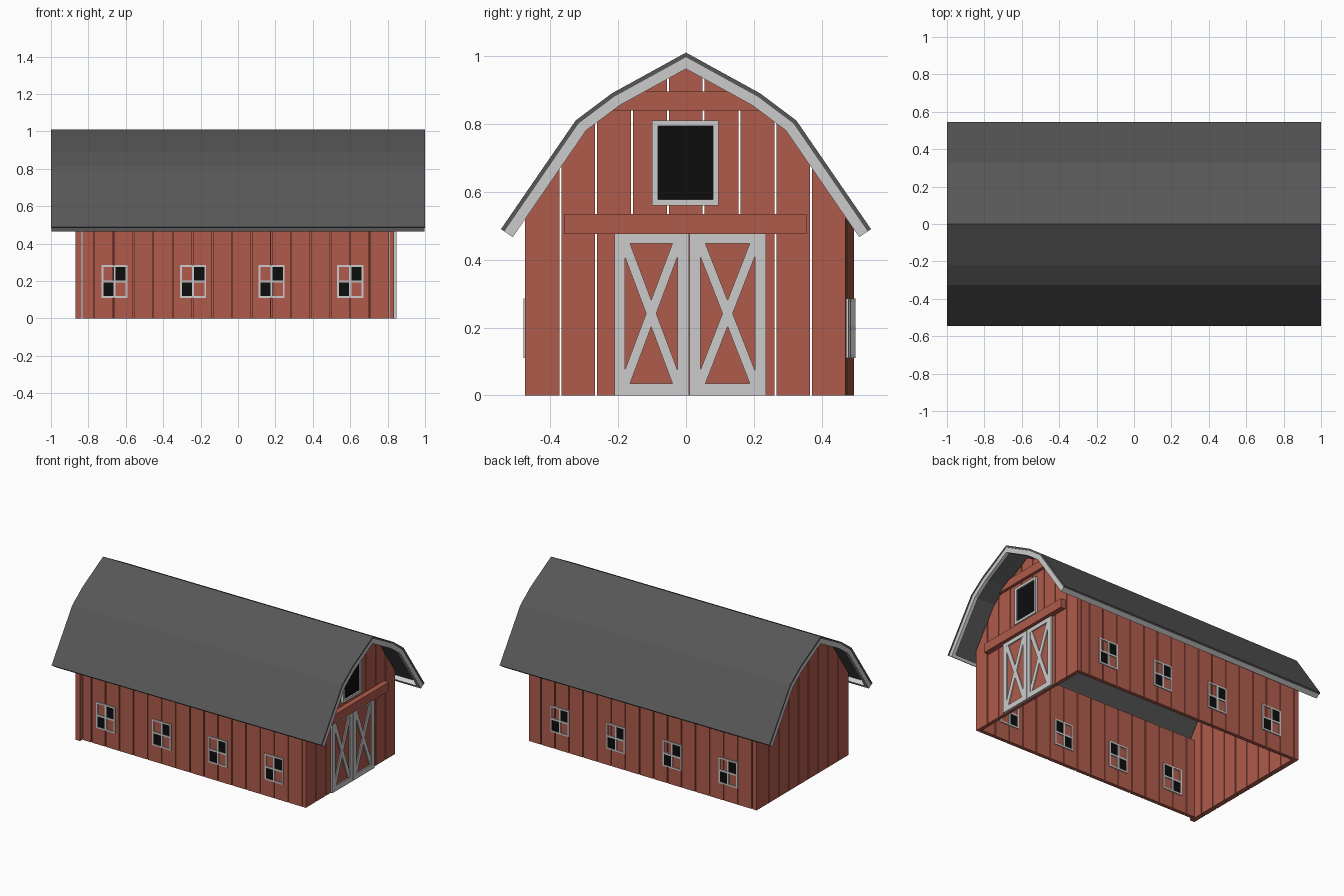
import bpy, bmesh, math
from mathutils import Vector

cube = bpy.data.objects.get("Cube")
if cube:
    bpy.data.objects.remove(cube, do_unlink=True)


def material(name, rgb):
    m = bpy.data.materials.new(name)
    m.use_nodes = True
    m.diffuse_color = (*rgb, 1)
    m.node_tree.nodes["Principled BSDF"].inputs["Base Color"].default_value = (*rgb, 1)
    return m


RED = material("barn_red", (0.43, 0.105, 0.07))
WHITE = material("trim_white", (0.6, 0.6, 0.6))
GREY = material("roof_grey", (0.095, 0.095, 0.095))
BLACK = material("dark_opening", (0.004, 0.004, 0.004))


def build(name, mat, prisms, along_x=True):
    """Each prism is (profile points, start depth, end depth).
    Profiles are (y, z) run along x, or (x, z) run along y."""
    bm = bmesh.new()
    for pts, a, b in prisms:
        rings = []
        for d in (a, b):
            rings.append([bm.verts.new((d, u, v) if along_x else (u, d, v)) for u, v in pts])
        bm.faces.new(rings[0])
        bm.faces.new(rings[1][::-1])
        n = len(pts)
        for i in range(n):
            j = (i + 1) % n
            bm.faces.new((rings[0][i], rings[0][j], rings[1][j], rings[1][i]))
    bmesh.ops.recalc_face_normals(bm, faces=bm.faces)
    mesh = bpy.data.meshes.new(name)
    bm.to_mesh(mesh)
    bm.free()
    mesh.materials.append(mat)
    ob = bpy.data.objects.new(name, mesh)
    bpy.context.collection.objects.link(ob)
    return ob


def rect(u0, u1, v0, v1):
    return [(u0, v0), (u1, v0), (u1, v1), (u0, v1)]


def border(u0, u1, v0, v1, w):
    """Four bars around a rectangle."""
    return [rect(u0, u0 + w, v0, v1), rect(u1 - w, u1, v0, v1),
            rect(u0 + w, u1 - w, v0, v0 + w), rect(u0 + w, u1 - w, v1 - w, v1)]


# Gambrel roof line
half = [(0.545, 0.49), (0.325, 0.81), (0.218, 0.89)]
roof_line = [(-y, z) for y, z in half] + [(0, 1.01)] + half[::-1]


def inset(line, dist):
    """Move the roof line inward by a mitred distance."""
    pts = [Vector(p) for p in line]
    normals = []
    for p, q in zip(pts, pts[1:]):
        d = (q - p).normalized()
        normals.append(Vector((d.y, -d.x)))
    out = []
    for i, p in enumerate(pts):
        a = normals[max(i - 1, 0)]
        b = normals[min(i, len(normals) - 1)]
        m = (a + b).normalized()
        out.append(tuple(p + m * dist / m.dot(a)))
    return out


def height(line, y):
    for (y0, z0), (y1, z1) in zip(line, line[1:]):
        if y0 <= y <= y1:
            return z0 + (z1 - z0) * (y - y0) / (y1 - y0)


under = inset(roof_line, 0.012)
lower = inset(roof_line, 0.042)

# Roof shell, gable trim and eave trim
build("roof", GREY, [(roof_line + under[::-1], -1, 1)])
ring = under + lower[::-1]
build("gable_trim", WHITE, [(ring, 0.975, 0.998), (ring, -0.998, -0.975)])
eaves = []
for k, n in ((0, 1), (-1, -2)):
    a, b = Vector(under[k]), Vector(lower[k])
    step = (Vector(under[n]) - a).normalized() * 0.02
    eaves.append(([a, b, b + step, a + step], -0.975, 0.975))
build("eave_trim", WHITE, eaves)

# Gable end walls made of separate planks
wall_line = inset(roof_line, 0.022)
GAP, PITCH = 0.006, 0.1055
joints = [-0.37 + PITCH * i for i in range(8)]


def gable_planks(y_min, y_max, x0, x1):
    edges = [y_min - GAP / 2] + joints + [y_max + GAP / 2]
    prisms = []
    for a, b in zip(edges, edges[1:]):
        a, b = a + GAP / 2, b - GAP / 2
        tops = [b] + [y for y, z in wall_line[::-1] if a < y < b] + [a]
        prisms.append(([(a, 0), (b, 0)] + [(y, height(wall_line, y)) for y in tops], x0, x1))
    return prisms


build("door_end_wall", RED, gable_planks(-0.475, 0.47, 0.81, 0.835))
build("plain_end_wall", RED, gable_planks(-0.475, 0.495, -0.87, -0.838))

# Long walls, set very slightly askew, with their windows
WALL_D, PROUD = 0.012, 0.006


def long_wall(side, y, turn, shift):
    parts = []
    planks, right = [], 0.8225
    while right > -0.8225:
        left = max(right - 0.1053, -0.8225)
        planks.append((rect(left + GAP / 2, right - GAP / 2, 0, 0.53), -WALL_D, WALL_D))
        right = left
    parts.append(build(side + "_wall", RED, planks, False))
    bars, panes = [], []
    d = WALL_D + PROUD
    for i in range(4):
        c = shift + 0.42 * (i - 1.5)
        l, r, b, t, m = c - 0.07, c + 0.07, 0.11, 0.285, 0.197
        shapes = border(l, r, b, t, 0.01)
        shapes += [rect(c - 0.006, c + 0.006, b + 0.01, t - 0.01),
                   rect(l + 0.01, r - 0.01, m - 0.006, m + 0.006)]
        bars += [(s, -d, d) for s in shapes]
        # dark panes sit on one diagonal
        for s in (rect(l + 0.008, c, b + 0.008, m), rect(c, r - 0.008, m, t - 0.008)):
            panes.append((s, -d + 0.003, d - 0.003))
    parts.append(build(side + "_window_frames", WHITE, bars, False))
    parts.append(build(side + "_window_panes", BLACK, panes, False))
    for ob in parts:
        ob.location = (-0.0125, y, 0)
        ob.rotation_euler.z = turn


SKEW = -0.0145
long_wall("front", -0.451, SKEW, -0.0175)
long_wall("back", 0.471, math.pi + SKEW, 0.0175)

# Double doors with cross bracing
FACE = 0.835
frames, panels = [], []
for y0, y1, in0, in1 in ((-0.21, 0.009, -0.18, -0.025), (0.011, 0.235, 0.042, 0.203)):
    b, t = 0.035, 0.448
    frames += [(s, FACE, FACE + 0.012) for s in (
        rect(y0, in0, 0, 0.475), rect(in1, y1, 0, 0.475),
        rect(in0, in1, 0, b), rect(in0, in1, t, 0.475))]
    for p, q in (((in0, b), (in1, t)), ((in0, t), (in1, b))):
        p, q = Vector(p), Vector(q)
        d = (q - p).normalized()
        w = Vector((-d.y, d.x)) * 0.014
        frames.append(([p - w, q - w, q + w, p + w], FACE, FACE + 0.010))
    panels.append((rect(y0 + 0.01, y1 - 0.01, 0.005, 0.47), FACE, FACE + 0.004))
build("door_frames", WHITE, frames)
build("door_panels", RED, panels)

# Door track beam and peak board
build("door_beam", RED, [(rect(-0.36, 0.355, 0.475, 0.535), FACE - 0.01, FACE + 0.035)])
build("peak_board", RED, [([(-0.24, 0.84), (0.24, 0.84), (0.14, 0.895), (-0.14, 0.895)],
                           FACE - 0.01, FACE + 0.02)])

# Loft window
build("loft_frame", WHITE, [(s, FACE - 0.01, FACE + 0.015)
                            for s in border(-0.1, 0.096, 0.56, 0.81, 0.017)])
build("loft_opening", BLACK, [(rect(-0.085, 0.081, 0.575, 0.795), FACE, FACE + 0.005)])
